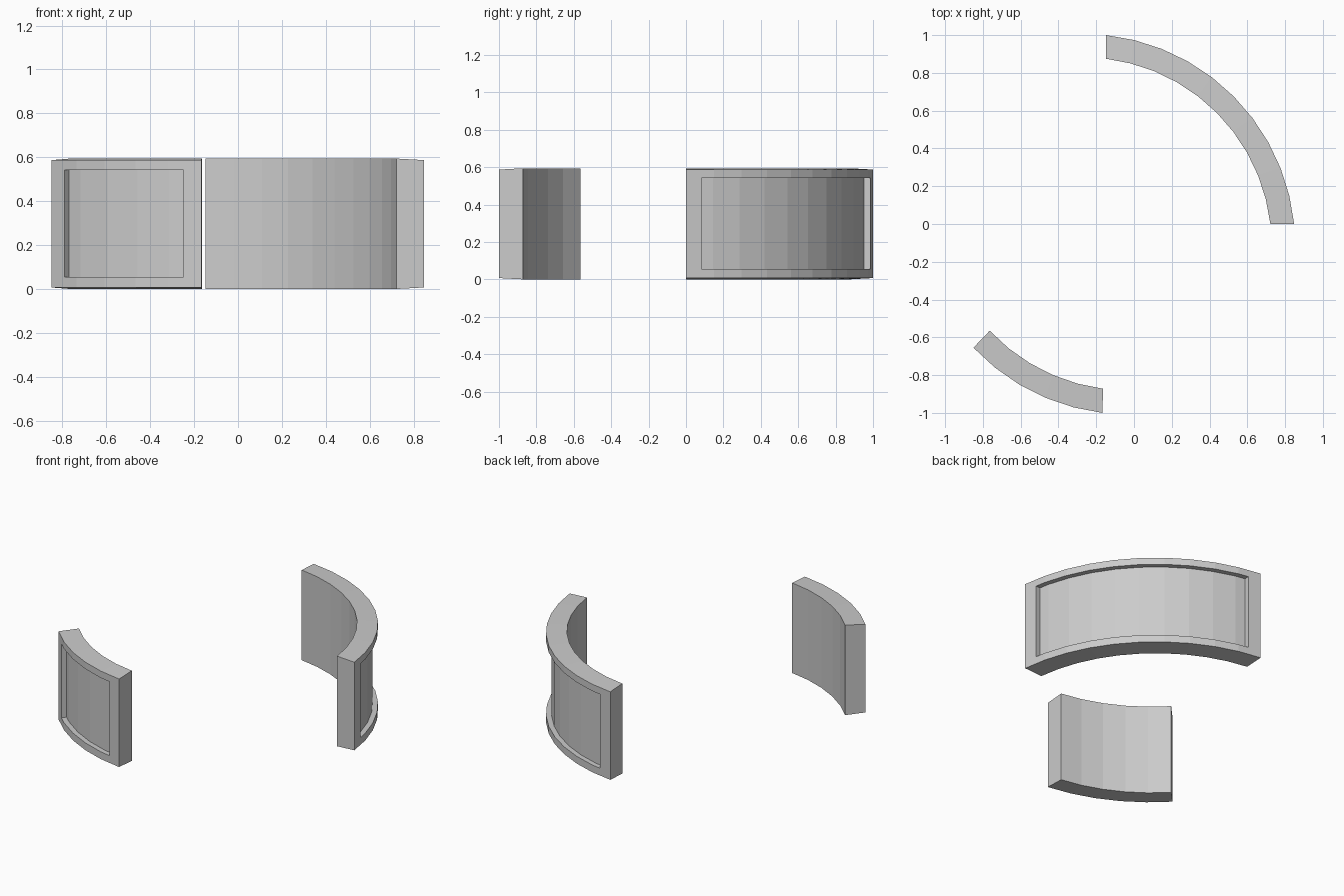
import bpy, bmesh
from mathutils import Vector

if "Cube" in bpy.data.objects:
    bpy.data.objects.remove(bpy.data.objects["Cube"])

H = 0.594                     # height at the inner face
LIP = 0.007                   # outer face is slightly shorter than the inner
Z0, Z1 = 0.055, 0.542         # recess bottom and top
DEPTH = 0.26                  # recess depth as a fraction of wall thickness


def arc(p, q, radius, n):
    """Polyline of n segments from p to q, on the clockwise side of the chord."""
    p, q = Vector(p), Vector(q)
    d = q - p
    normal = Vector((d.y, -d.x)).normalized()
    # the centre lies on the origin side of the chord
    mid = (p + q) / 2
    if normal.dot(mid) > 0:
        normal = -normal
    centre = mid + normal * (radius ** 2 - (d.length / 2) ** 2) ** 0.5
    a, total = p - centre, (p - centre).angle_signed(q - centre)
    out = []
    for i in range(n + 1):
        v = a.copy()
        t = total * i / n
        # angle_signed is clockwise, try both turning directions at the end
        from mathutils import Matrix
        v.rotate(Matrix.Rotation(-t, 2))
        out.append(centre + v)
    return out


def curved_panel(name, outer_ends, inner_ends, n, margin):
    outer = arc(*outer_ends, 1.121, n)
    inner = arc(*inner_ends, 0.997, n)
    # extra stations where the recess starts and stops
    f = margin / (outer[1] - outer[0]).length
    for line in (outer, inner):
        line.insert(1, line[0].lerp(line[1], f))
        line.insert(-1, line[-1].lerp(line[-2], f))

    bm = bmesh.new()
    rings = []
    for o, i in zip(outer, inner):
        floor = o.lerp(i, DEPTH)
        section = [(i, 0), (o, LIP), (o, Z0), (floor, Z0),
                   (floor, Z1), (o, Z1), (o, H - LIP), (i, H)]
        rings.append([bm.verts.new((p.x, p.y, z)) for p, z in section])

    frame = [0, 1, 2, 5, 6, 7]        # section without the recess
    last = len(rings) - 2
    for k, (a, b) in enumerate(zip(rings, rings[1:])):
        loop = frame if k in (0, last) else range(8)
        loop = list(loop)
        for s, t in zip(loop, loop[1:] + loop[:1]):
            bm.faces.new((a[s], a[t], b[t], b[s]))
    # recess end walls and outer end caps
    for r in (rings[1], rings[-2]):
        bm.faces.new(r[2:6])
    for r in (rings[0], rings[-1]):
        bm.faces.new([r[j] for j in frame])

    bmesh.ops.delete(bm, geom=[v for v in bm.verts if not v.link_faces], context='VERTS')
    bmesh.ops.recalc_face_normals(bm, faces=bm.faces)
    mesh = bpy.data.meshes.new(name)
    bm.to_mesh(mesh)
    bm.free()
    ob = bpy.data.objects.new(name, mesh)
    bpy.context.collection.objects.link(ob)
    return ob


# long quarter-round wall at the back right
curved_panel("long_curved_panel", ((-0.148, 1.0), (0.848, 0.0)),
             ((-0.148, 0.875), (0.722, 0.0)), 10, 0.085)
# short wall at the front left
curved_panel("short_curved_panel", ((-0.85, -0.655), (-0.167, -1.0)),
             ((-0.764, -0.565), (-0.164, -0.872)), 5, 0.082)
